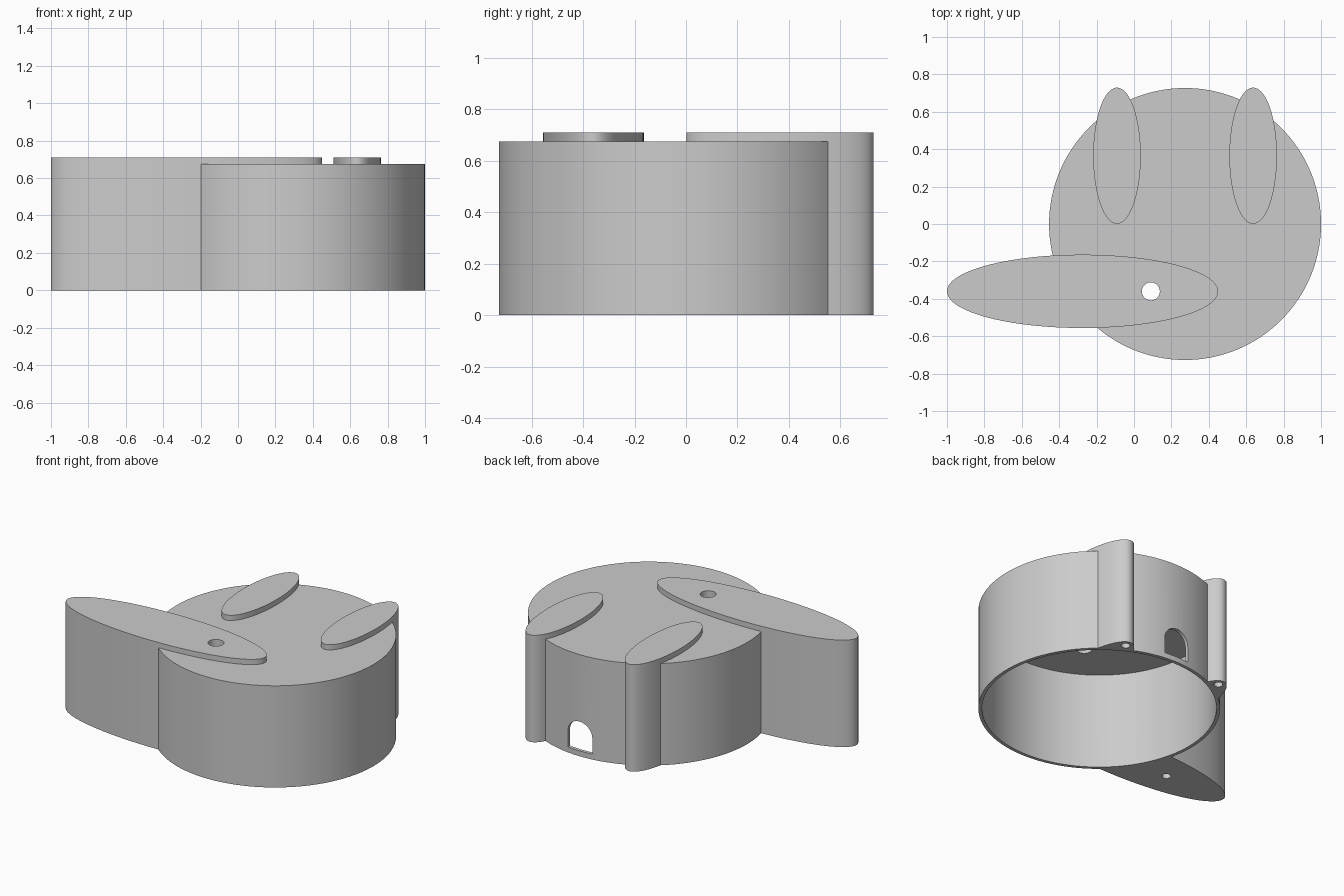
import bpy, bmesh, math

if "Cube" in bpy.data.objects:
    bpy.data.objects.remove(bpy.data.objects["Cube"])

SEGS = 128
LID_Z, TOP_Z, CEILING_Z = 0.675, 0.71, 0.638
CX, R, WALL = 0.273, 0.727, 0.022

grey = bpy.data.materials.new("plain grey")
grey.diffuse_color = (0.6, 0.6, 0.6, 1)
grey.use_nodes = True
grey.node_tree.nodes["Principled BSDF"].inputs["Base Color"].default_value = grey.diffuse_color


def prism(name, points, z0, z1, material=True):
    """Extrude a flat outline of (x, y) points from z0 up to z1."""
    bm = bmesh.new()
    face = bm.faces.new([bm.verts.new((x, y, z0)) for x, y in points])
    ext = bmesh.ops.extrude_face_region(bm, geom=[face])
    for v in ext["geom"]:
        if isinstance(v, bmesh.types.BMVert):
            v.co.z = z1
    bmesh.ops.recalc_face_normals(bm, faces=bm.faces[:])
    mesh = bpy.data.meshes.new(name)
    bm.to_mesh(mesh)
    bm.free()
    obj = bpy.data.objects.new(name, mesh)
    bpy.context.collection.objects.link(obj)
    if material:
        mesh.materials.append(grey)
    return obj


def ellipse(x, y, rx, ry, n=SEGS):
    return [(x + rx * math.cos(2 * math.pi * i / n),
             y + ry * math.sin(2 * math.pi * i / n)) for i in range(n)]


def combine(target, tool, operation):
    """Apply a boolean and remove the tool object."""
    tool.hide_render = True
    mod = target.modifiers.new("bool", 'BOOLEAN')
    mod.operation, mod.solver, mod.object = operation, 'EXACT', tool
    bpy.context.view_layer.objects.active = target
    bpy.ops.object.modifier_apply(modifier=mod.name)
    bpy.data.objects.remove(tool)


# Round drum
body = prism("round_housing", ellipse(CX, 0, R, R), 0, LID_Z)

# Long front wing and the two back fins, full height
combine(body, prism("front_wing", ellipse(-0.275, -0.36, 0.725, 0.196), 0, TOP_Z), 'UNION')
for side in (-1, 1):
    fin = prism("back_fin", ellipse(CX + side * 0.364, 0.365, 0.127, 0.364), 0, TOP_Z)
    combine(body, fin, 'UNION')

# Hollow interior, open at the bottom
combine(body, prism("cavity", ellipse(CX, 0, R - WALL, R - WALL), -0.1, CEILING_Z), 'DIFFERENCE')

# Hole through the lid and wing
combine(body, prism("lid_hole", ellipse(0.09, -0.36, 0.048, 0.048, 48), 0.5, 0.9), 'DIFFERENCE')

# Blind screw holes underneath
for x, y in ((CX - 0.364, 0.68), (CX + 0.364, 0.68), (-0.56, -0.365)):
    combine(body, prism("screw_hole", ellipse(x, y, 0.027, 0.027, 32), -0.1, 0.3), 'DIFFERENCE')

# Arched doorway in the back wall: outline drawn flat, then stood upright
W, SILL, SPRING = 0.09, 0.036, 0.14
arch = [(CX - W, SILL), (CX + W, SILL)]
arch += [(CX + W * math.cos(math.pi * i / 24), SPRING + W * math.sin(math.pi * i / 24))
         for i in range(25)]
door = prism("doorway", arch, -0.9, -0.5)
door.rotation_euler.x = math.pi / 2
bpy.context.view_layer.update()
combine(body, door, 'DIFFERENCE')

# Smooth curved walls, crisp rims
bpy.ops.object.select_all(action='DESELECT')
body.select_set(True)
bpy.context.view_layer.objects.active = body
bpy.ops.object.shade_smooth_by_angle(angle=math.radians(30))
